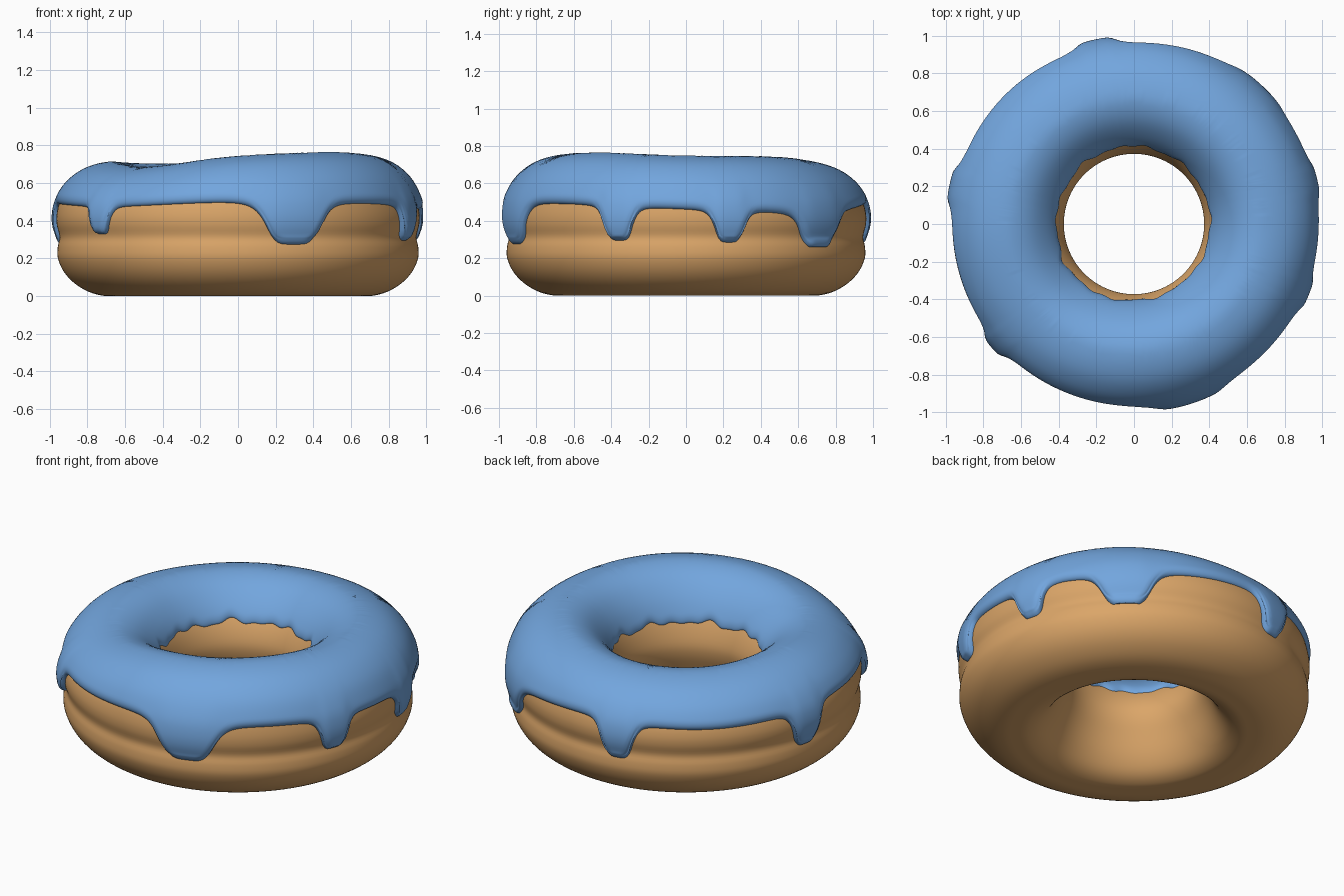
import bpy, math

if "Cube" in bpy.data.objects:
    bpy.data.objects.remove(bpy.data.objects["Cube"])

N = 480          # steps around the ring
TAU = 2 * math.pi


def spline(vals, t):
    """Closed Catmull-Rom through numbers, t in units of the spacing."""
    n = len(vals)
    i = math.floor(t)
    f = t - i
    a, b, c, d = (vals[(i + k) % n] for k in (-1, 0, 1, 2))
    return 0.5 * (2*b + (c - a)*f + (2*a - 5*b + 4*c - d)*f*f + (3*b - a - 3*c + d)*f**3)


# ring cross-section (radius, height): up the outside, over the top, down the hole
SECTION = [(.70, 0), (.79, .022), (.87, .07), (.925, .13), (.956, .20), (.957, .26), (.947, .315),
           (.962, .38), (.962, .44), (.942, .51), (.89, .59), (.80, .655), (.68, .685),
           (.57, .66), (.475, .585), (.41, .49), (.375, .39), (.378, .31), (.41, .22),
           (.46, .11), (.52, .035), (.60, 0)]
RS, ZS = [p[0] for p in SECTION], [p[1] for p in SECTION]
CREST = 12
# crest height every 45 degrees, starting at -180, and icing hem height
HEIGHTS = [.715, .688, .745, .765, .75, .743, .71, .705]
HEM = [.49, .475, .50, .492, .462, .445, .49, .475]
# drips: angle, lowest height, half width (degrees)
DRIPS = [(-139, .33, 4.3), (-72, .275, 9.5), (-22, .295, 5), (14, .285, 5),
         (47.5, .255, 8.3), (102, .275, 5.5), (168, .275, 5.5)]


def angle(j):
    return -180 + 360 * j / N


def point(j, t):
    """Dough surface in (radius, height)."""
    r, z = spline(RS, t), max(0, spline(ZS, t))
    if z > .35:
        top = spline(HEIGHTS, (angle(j) + 180) / 45) - .032
        k = (z - .35) / .335
        z += (top - .685) * k * k * (3 - 2 * k) if k < 1 else top - .685
    return r, z


def drip(deg):
    """Strongest drip at this angle and its lowest height."""
    best, low = 0, 0
    for a, z, w in DRIPS:
        d = abs((deg - a + 180) % 360 - 180)
        f = 1 / (1 + (d / w) ** 5)
        if f > best:
            best, low = f, z
    return best, low


def find(j, z, lo, hi):
    """Section parameter where the height is z; lo is below, hi above."""
    for _ in range(24):
        m = (lo + hi) / 2
        if point(j, m)[1] < z:
            lo = m
        else:
            hi = m
    return lo


def ring_object(name, rings, color):
    m = len(rings[0])
    verts = []
    for j, ring in enumerate(rings):
        a = math.radians(angle(j))
        verts += [(r * math.cos(a), r * math.sin(a), z) for r, z in ring]
    n = len(rings)
    faces = [(j*m + i, (j+1) % n*m + i, (j+1) % n*m + (i+1) % m, j*m + (i+1) % m)
             for j in range(n) for i in range(m)]
    mesh = bpy.data.meshes.new(name)
    mesh.from_pydata(verts, [], faces)
    mesh.shade_smooth()
    mat = bpy.data.materials.new(name)
    mat.diffuse_color = (*color, 1)
    mat.use_nodes = True
    mat.node_tree.nodes["Principled BSDF"].inputs["Base Color"].default_value = mat.diffuse_color
    mesh.materials.append(mat)
    ob = bpy.data.objects.new(name, mesh)
    bpy.context.collection.objects.link(ob)
    return ob


# dough
M = len(SECTION)
ring_object("dough", [[point(j, i / 4) for i in range(M * 4)] for j in range(N)],
            (.71, .38, .14))

# icing hem curves, outside and in the hole
outer, inner = [], []
for j in range(N):
    deg = angle(j)
    base = spline(HEM, (deg + 180) / 45)
    f, low = drip(deg)
    outer.append(base + (low - base) * f)
    a = math.radians(deg)
    inner.append(.495 + .008 * math.sin(9*a) + .007 * math.sin(14*a + 1) + .005 * math.sin(23*a))

# icing: offset from the dough, rounded off toward the hem, closed underneath
ROWS, WIDTH, NEAR = 44, .04, 7
STEP = TAU * .96 / N
rings = []
for j in range(N):
    t0 = find(j, outer[j], 5, CREST)
    t1 = find(j, inner[j], 17, CREST)
    bulge = .007 * drip(angle(j))[0]
    top, under = [], []
    for i in range(ROWS + 1):
        s = (1 - math.cos(math.pi * i / ROWS)) / 2
        t = t0 + (t1 - t0) * s
        r, z = point(j, t)
        ra, za = point(j, t - .03)
        rb, zb = point(j, t + .03)
        l = math.hypot(rb - ra, zb - za)
        nr, nz = (zb - za) / l, -(rb - ra) / l
        if t < CREST:
            d = min(math.hypot(k * STEP, z - outer[(j + k) % N]) for k in range(-NEAR, NEAR + 1))
            thick = .030 + (bulge if z < .5 else bulge * max(0, 1 - (z - .5) / .12))
        else:
            d = abs(z - inner[j])
            thick = .032 - .018 * min(1, (t - CREST) / 3)
        q = 1 - min(1, d / WIDTH)
        h = thick * math.sqrt(1 - q * q) - .003 * q
        top.append((r + nr * h, z + nz * h))
        if i % 4 == 0 and 0 < i < ROWS:
            under.append((r - nr * .012, z - nz * .012))
    rings.append(top + under[::-1])
ring_object("icing", rings, (.17, .38, .73))
